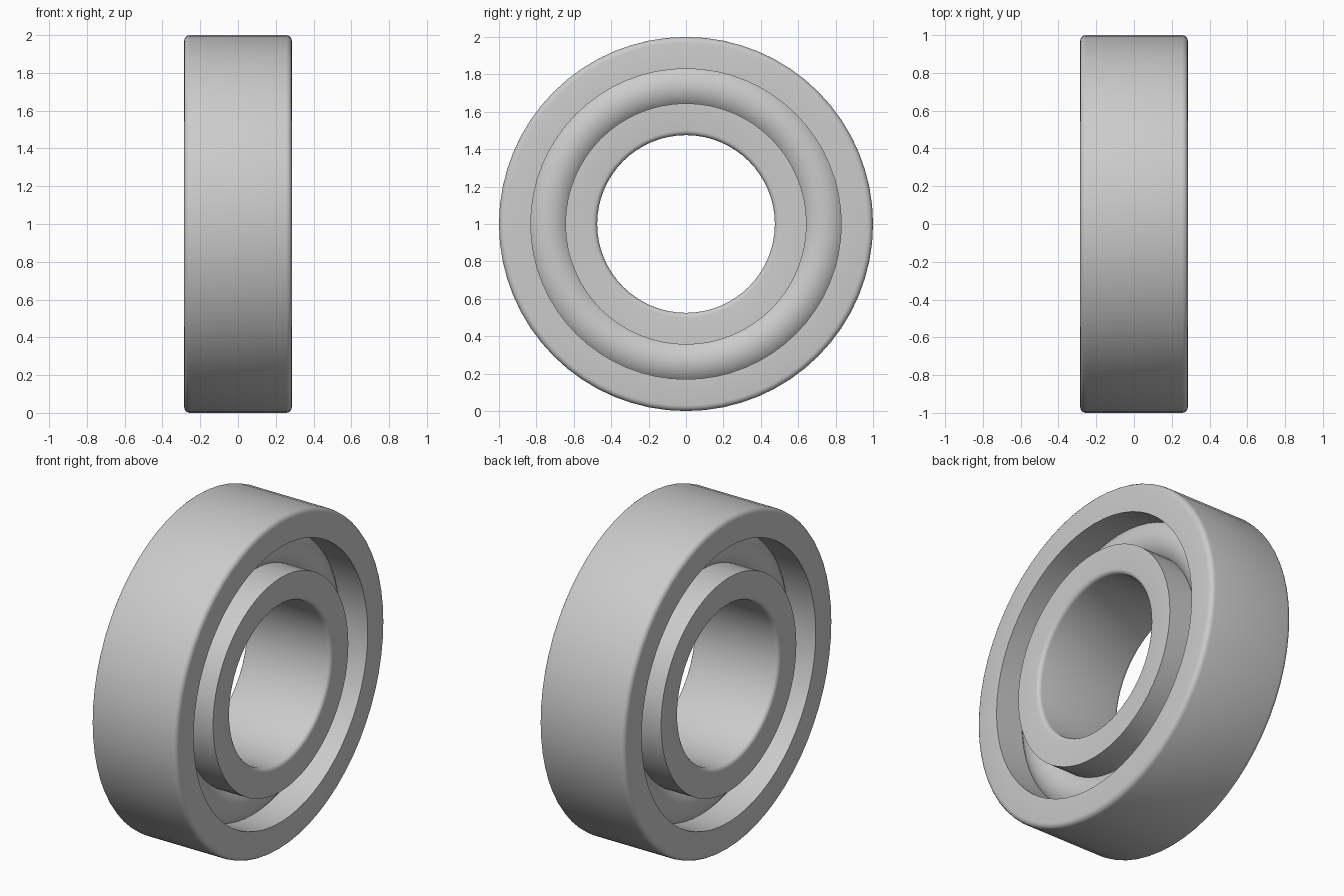
import bpy, bmesh
from math import cos, sin, pi, radians
from mathutils import Vector

cube = bpy.data.objects.get("Cube")
if cube:
    bpy.data.objects.remove(cube, do_unlink=True)

SEGMENTS = 64
HALF_WIDTH = 0.285
CENTRE = Vector((0, 0, 1))

steel = bpy.data.materials.new("steel_grey")
steel.use_nodes = True
colour = (0.6, 0.6, 0.6, 1)
steel.diffuse_color = colour
steel.node_tree.nodes["Principled BSDF"].inputs["Base Color"].default_value = colour


def revolve(name, profile):
    """Spin a closed (x, radius) profile around the x axis."""
    bm = bmesh.new()
    verts = [bm.verts.new(CENTRE + Vector((x, 0, r))) for x, r in profile]
    edges = [bm.edges.new((a, b)) for a, b in zip(verts, verts[1:] + verts[:1])]
    bmesh.ops.spin(bm, geom=verts + edges, cent=CENTRE, axis=(1, 0, 0),
                   angle=2 * pi, steps=SEGMENTS, use_merge=True)
    bmesh.ops.remove_doubles(bm, verts=bm.verts, dist=0.0001)
    bmesh.ops.recalc_face_normals(bm, faces=bm.faces)
    mesh = bpy.data.meshes.new(name)
    bm.to_mesh(mesh)
    bm.free()
    mesh.materials.append(steel)
    obj = bpy.data.objects.new(name, mesh)
    bpy.context.collection.objects.link(obj)
    bpy.ops.object.select_all(action="DESELECT")
    obj.select_set(True)
    bpy.context.view_layer.objects.active = obj
    bpy.ops.object.shade_smooth_by_angle(angle=radians(35))


def ring_profile(plain, rounded, fillet):
    """Rectangle with sharp corners on one radius and filleted ones on the other."""
    side = 1 if rounded > plain else -1
    steps = [i / 4 * pi / 2 for i in range(5)]
    arc = [(HALF_WIDTH - fillet * (1 - cos(a)),
            rounded - side * fillet * (1 - sin(a))) for a in steps]
    half = [(HALF_WIDTH, plain)] + arc
    return half + [(-x, r) for x, r in reversed(half)]


# Outer and inner races
revolve("outer_race", ring_profile(0.83, 1.0, 0.03))
revolve("inner_race", ring_profile(0.645, 0.475, 0.025))

# Rounded rolling ring held between the races
revolve("rolling_ring", [(0.14 * cos(i * pi / 12), 0.7375 + 0.14 * sin(i * pi / 12))
                         for i in range(24)])
